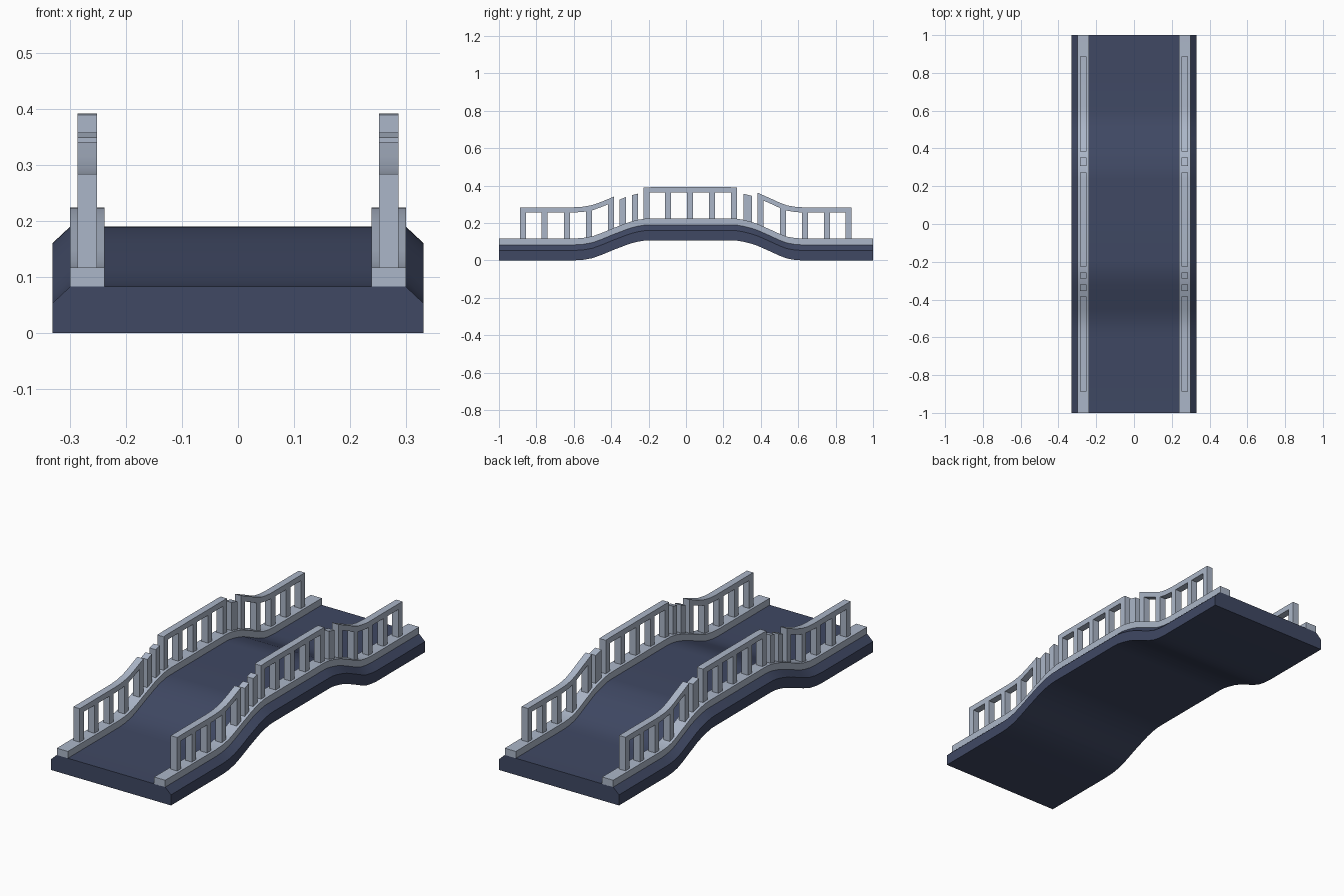
import bpy, bmesh

if "Cube" in bpy.data.objects:
    bpy.data.objects.remove(bpy.data.objects["Cube"])

def material(name, rgb):
    m = bpy.data.materials.new(name)
    m.diffuse_color = (*rgb, 1)
    m.use_nodes = True
    m.node_tree.nodes["Principled BSDF"].inputs["Base Color"].default_value = m.diffuse_color
    return m

NAVY = material("dark blue deck", (0.05, 0.065, 0.125))
GREY = material("light blue grey", (0.41, 0.47, 0.58))

# Height of the bridge hump along y
HUMP = [(-1, 0), (-0.6, 0), (-0.55, .003), (-0.5, .012), (-0.45, .03), (-0.385, .057),
        (-0.353, .069), (-0.32, .082), (-0.289, .092), (-0.257, .1), (-0.22, .106),
        (-0.19, .107), (0.24, .107), (0.27, .106), (0.305, .1), (0.353, .088),
        (0.385, .077), (0.45, .048), (0.5, .025), (0.54, .01), (0.58, .003),
        (0.62, 0), (1, 0)]

def hump(y):
    for (a, ha), (b, hb) in zip(HUMP, HUMP[1:]):
        if a <= y <= b:
            return ha + (hb - ha) * (y - a) / (b - a)
    return 0

def sweep(bm, section, y0, y1):
    """Sweep an x-z section along the hump from y0 to y1, with end caps."""
    ys = [y0] + [y for y, _ in HUMP if y0 + .002 < y < y1 - .002] + [y1]
    rings = [[bm.verts.new((x, y, z + hump(y))) for x, z in section] for y in ys]
    n = len(section)
    for a, b in zip(rings, rings[1:]):
        for i in range(n):
            j = (i + 1) % n
            bm.faces.new((a[i], a[j], b[j], b[i]))
    bm.faces.new(rings[0])
    bm.faces.new(rings[-1])

def rect(x0, x1, z0, z1):
    return [(x0, z0), (x1, z0), (x1, z1), (x0, z1)]

def finish(bm, name, mat):
    bmesh.ops.recalc_face_normals(bm, faces=bm.faces[:])
    me = bpy.data.meshes.new(name)
    bm.to_mesh(me)
    bm.free()
    me.materials.append(mat)
    ob = bpy.data.objects.new(name, me)
    bpy.context.collection.objects.link(ob)
    bpy.ops.object.select_all(action='DESELECT')
    ob.select_set(True)
    bpy.context.view_layer.objects.active = ob
    bpy.ops.object.shade_smooth_by_angle(angle=0.5)

# Deck with chamfered top edges
bm = bmesh.new()
sweep(bm, [(-.331, 0), (.331, 0), (.331, .053), (.299, .083), (-.299, .083), (-.331, .053)], -1, 1)
finish(bm, "deck", NAVY)

# Railing runs: rail start, rail end, post positions
RUNS = [(-.888, -.385, (-.888, -.772, -.652, -.535, -.417)),
        (-.226, .273, (-.226, -.112, .005, .123, .241)),
        (.383, .886, (.383, .503, .620, .738, .854))]
LOOSE = [(-.355, -.32), (-.289, -.256), (.307, .353)]

for side, s in (("left", -1), ("right", 1)):
    # Curb
    bm = bmesh.new()
    sweep(bm, rect(s * .238, s * .299, .080, .117), -1, 1)
    finish(bm, side + "_curb", GREY)

    # Railing with posts and top rails
    bm = bmesh.new()
    x0, x1 = s * .251, s * .286
    for a, b, posts in RUNS:
        sweep(bm, rect(x0, x1, .256, .284), a, b)
        for p in posts:
            sweep(bm, rect(x0, x1, .112, .257), p, p + .032)
    # Free-standing posts on the slopes
    for a, b in LOOSE:
        sweep(bm, rect(x0, x1, .112, .257), a, b)
    finish(bm, side + "_railing", GREY)
